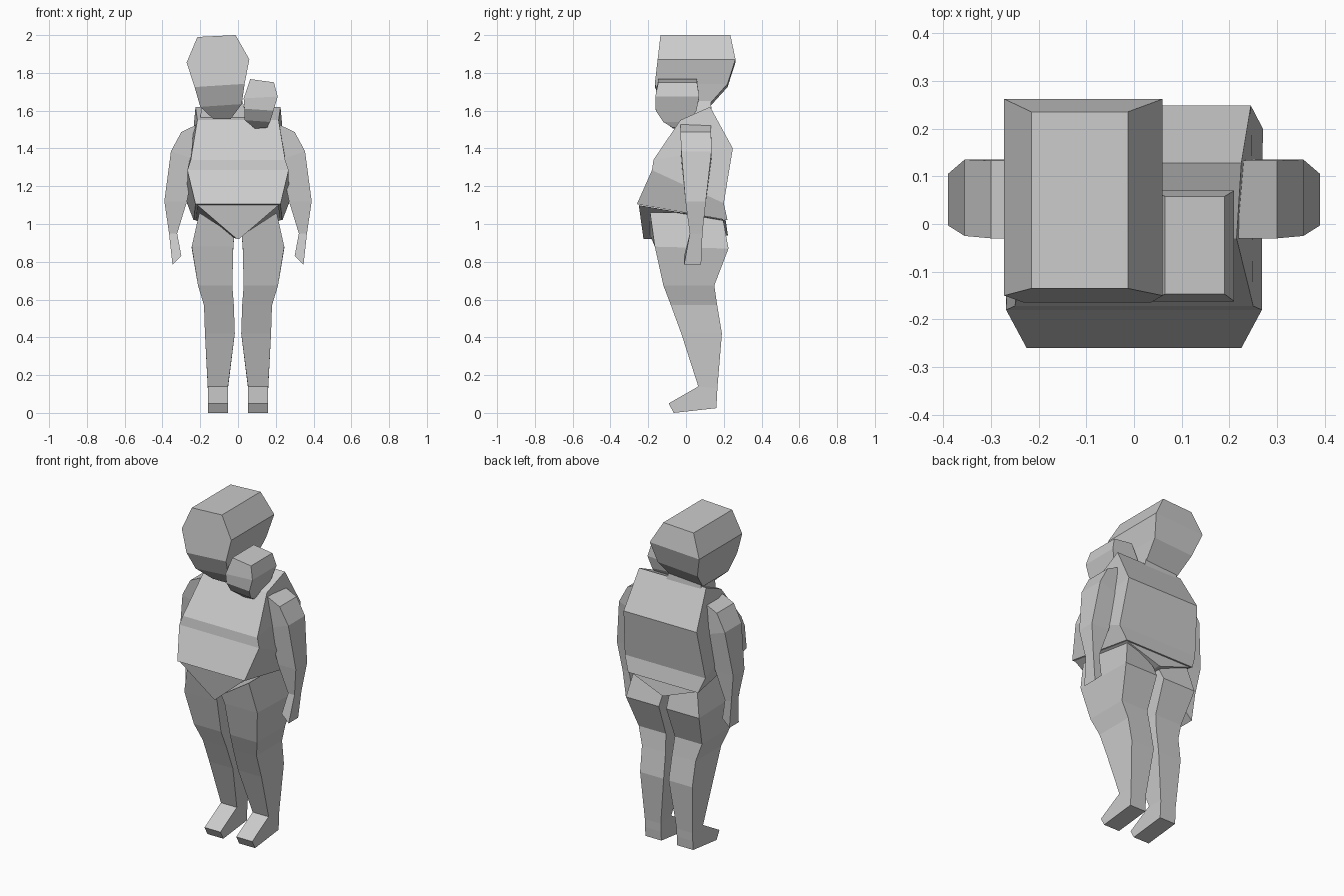
import bpy, bmesh

grey = bpy.data.materials.new("plain grey")
grey.diffuse_color = (0.6, 0.6, 0.6, 1)


def loft(name, rows, mirrored=False):
    """Skin a stack of four-cornered rows, capped at both ends.
    Each row holds two edges (front, back); an edge is (x_left, z_left, x_right, z_right, y)."""
    bm = bmesh.new()
    rings = []
    for front, back in rows:
        (fl, flz, fr, frz, fy), (bl, blz, br, brz, by) = front, back
        corners = [(fl, fy, flz), (fr, fy, frz), (br, by, brz), (bl, by, blz)]
        rings.append([bm.verts.new(c) for c in corners])
    for a, b in zip(rings, rings[1:]):
        for i in range(4):
            j = (i + 1) % 4
            bm.faces.new((a[i], a[j], b[j], b[i]))
    bm.faces.new(rings[0])
    bm.faces.new(rings[-1][::-1])
    bmesh.ops.recalc_face_normals(bm, faces=bm.faces)
    mesh = bpy.data.meshes.new(name)
    bm.to_mesh(mesh)
    bm.free()
    mesh.materials.append(grey)
    obj = bpy.data.objects.new(name, mesh)
    bpy.context.collection.objects.link(obj)
    if mirrored:
        mod = obj.modifiers.new("mirror", 'MIRROR')
        mod.use_mirror_merge = False
    return obj


def slab(xl, zl, xr, zr, yf, yb):
    """Row tilted sideways, same at front and back."""
    return (xl, zl, xr, zr, yf), (xl, zl, xr, zr, yb)


def pitch(xl, xr, yf, zf, yb, zb):
    """Row tilted from front to back."""
    return (xl, zf, xr, zf, yf), (xl, zb, xr, zb, yb)


def body(wf, yf, zf, wb, yb, zb):
    """Symmetric row with separate half widths at front and back."""
    return (-wf, zf, wf, zf, yf), (-wb, zb, wb, zb, yb)


# Large head, off to one side
loft("large_head", [
    slab(-0.215, 1.99, -0.013, 2.0, -0.135, 0.235),
    slab(-0.272, 1.855, 0.06, 1.872, -0.15, 0.262),
    slab(-0.23, 1.725, 0.035, 1.742, -0.165, 0.22),
    slab(-0.20, 1.62, 0.02, 1.635, -0.12, 0.125),
    slab(-0.13, 1.555, -0.04, 1.555, -0.06, 0.08),
])

# Neck behind the chin
loft("neck", [
    slab(-0.19, 1.65, 0.02, 1.66, 0.0, 0.13),
    slab(-0.20, 1.56, 0.05, 1.56, 0.0, 0.14),
])

# Small head on the shoulder
loft("small_head", [
    slab(0.065, 1.767, 0.19, 1.75, -0.147, 0.058),
    slab(0.03, 1.665, 0.21, 1.675, -0.162, 0.07),
    slab(0.035, 1.61, 0.188, 1.60, -0.16, 0.055),
    slab(0.035, 1.55, 0.17, 1.54, -0.12, 0.02),
    slab(0.09, 1.505, 0.155, 1.51, -0.07, 0.0),
])

# Torso with a forward belly
loft("torso", [
    body(0.215, -0.03, 1.55, 0.225, 0.128, 1.62),
    body(0.25, -0.172, 1.34, 0.245, 0.248, 1.40),
    body(0.268, -0.18, 1.285, 0.27, 0.20, 1.11),
    body(0.225, -0.26, 1.105, 0.235, 0.22, 1.02),
])

# Wedge-shaped pelvis
loft("pelvis", [
    body(0.215, -0.25, 1.10, 0.225, 0.21, 1.02),
    body(0.005, -0.225, 0.92, 0.005, 0.222, 0.94),
])

# Legs and feet
loft("legs", [
    slab(0.02, 0.94, 0.205, 1.06, -0.19, 0.19),
    pitch(0.025, 0.245, -0.165, 0.88, 0.225, 0.87),
    pitch(0.03, 0.212, -0.12, 0.675, 0.15, 0.675),
    pitch(0.022, 0.18, -0.08, 0.57, 0.165, 0.57),
    pitch(0.017, 0.175, -0.025, 0.42, 0.19, 0.42),
    pitch(0.053, 0.16, 0.065, 0.14, 0.166, 0.13),
    pitch(0.053, 0.16, -0.092, 0.05, 0.164, 0.08),
    pitch(0.053, 0.16, -0.065, 0.0, 0.16, 0.025),
], mirrored=True)

# Arms and hands
loft("arms", [
    slab(0.20, 1.535, 0.30, 1.487, -0.03, 0.133),
    slab(0.225, 1.34, 0.355, 1.385, -0.025, 0.135),
    slab(0.27, 1.12, 0.39, 1.12, -0.003, 0.105),
    slab(0.322, 0.95, 0.365, 0.95, 0.02, 0.087),
    slab(0.30, 0.83, 0.347, 0.785, -0.01, 0.08),
], mirrored=True)
